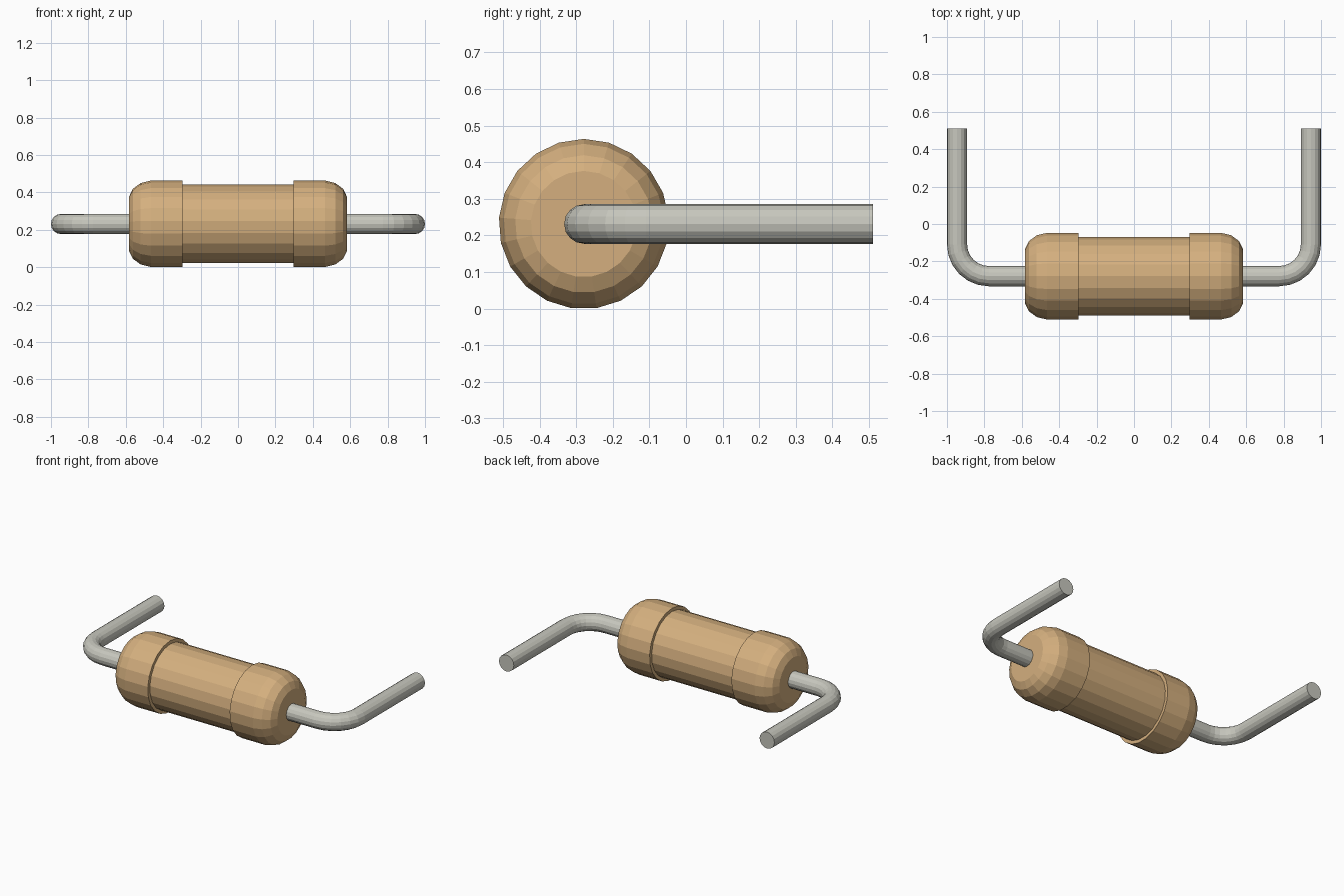
import bpy, bmesh
from math import sin, cos, pi
from mathutils import Vector

cube = bpy.data.objects.get("Cube")
if cube:
    bpy.data.objects.remove(cube, do_unlink=True)

AXIS_Y, AXIS_Z = -0.279, 0.231


def material(name, rgb):
    mat = bpy.data.materials.new(name)
    mat.use_nodes = True
    mat.diffuse_color = (*rgb, 1)
    mat.node_tree.nodes["Principled BSDF"].inputs["Base Color"].default_value = (*rgb, 1)
    return mat


def loft(name, stations, sides, mat):
    """Join rings given as (centre, direction, radius), with closed ends."""
    bm = bmesh.new()
    rings = []
    for centre, direction, radius in stations:
        side = Vector((0, 0, 1)).cross(direction).normalized()
        ring = []
        for i in range(sides):
            a = 2 * pi * i / sides
            offset = Vector((0, 0, cos(a))) + side * sin(a)
            ring.append(bm.verts.new(centre + offset * radius))
        rings.append(ring)
    for r0, r1 in zip(rings, rings[1:]):
        for i in range(sides):
            j = (i + 1) % sides
            bm.faces.new((r0[i], r0[j], r1[j], r1[i]))
    bm.faces.new(rings[0])
    bm.faces.new(rings[-1])
    bmesh.ops.recalc_face_normals(bm, faces=bm.faces)
    mesh = bpy.data.meshes.new(name)
    bm.to_mesh(mesh)
    bm.free()
    mesh.materials.append(mat)
    obj = bpy.data.objects.new(name, mesh)
    bpy.context.collection.objects.link(obj)
    return obj


tan = material("tan_coating", (0.66, 0.43, 0.21))
grey = material("grey_metal", (0.57, 0.57, 0.51))

# Body: narrow barrel with a stepped, rounded cap at each end
half = [(0.297, 0.211), (0.297, 0.2325), (0.465, 0.2325),
        (0.52, 0.219), (0.562, 0.188), (0.583, 0.145)]
profile = [(-x, r) for x, r in reversed(half)] + half
along = Vector((1, 0, 0))
loft("body", [(Vector((x, AXIS_Y, AXIS_Z)), along, r) for x, r in profile], 21, tan)

# Leads: straight out of the cap, round bend, then straight back
R, LEAD_X, BEND, STEPS = 0.054, 0.946, 0.17, 6
path = [(Vector((0.57, AXIS_Y, AXIS_Z)), along, R)]
for k in range(STEPS + 1):
    a = pi / 2 * k / STEPS
    point = Vector((LEAD_X - BEND + BEND * sin(a), AXIS_Y + BEND - BEND * cos(a), AXIS_Z))
    path.append((point, Vector((cos(a), sin(a), 0)), R))
path.append((Vector((LEAD_X, 0.511, AXIS_Z)), Vector((0, 1, 0)), R))
leads = loft("leads", path, 16, grey)
leads.modifiers.new("Mirror", 'MIRROR').use_axis[0] = True
